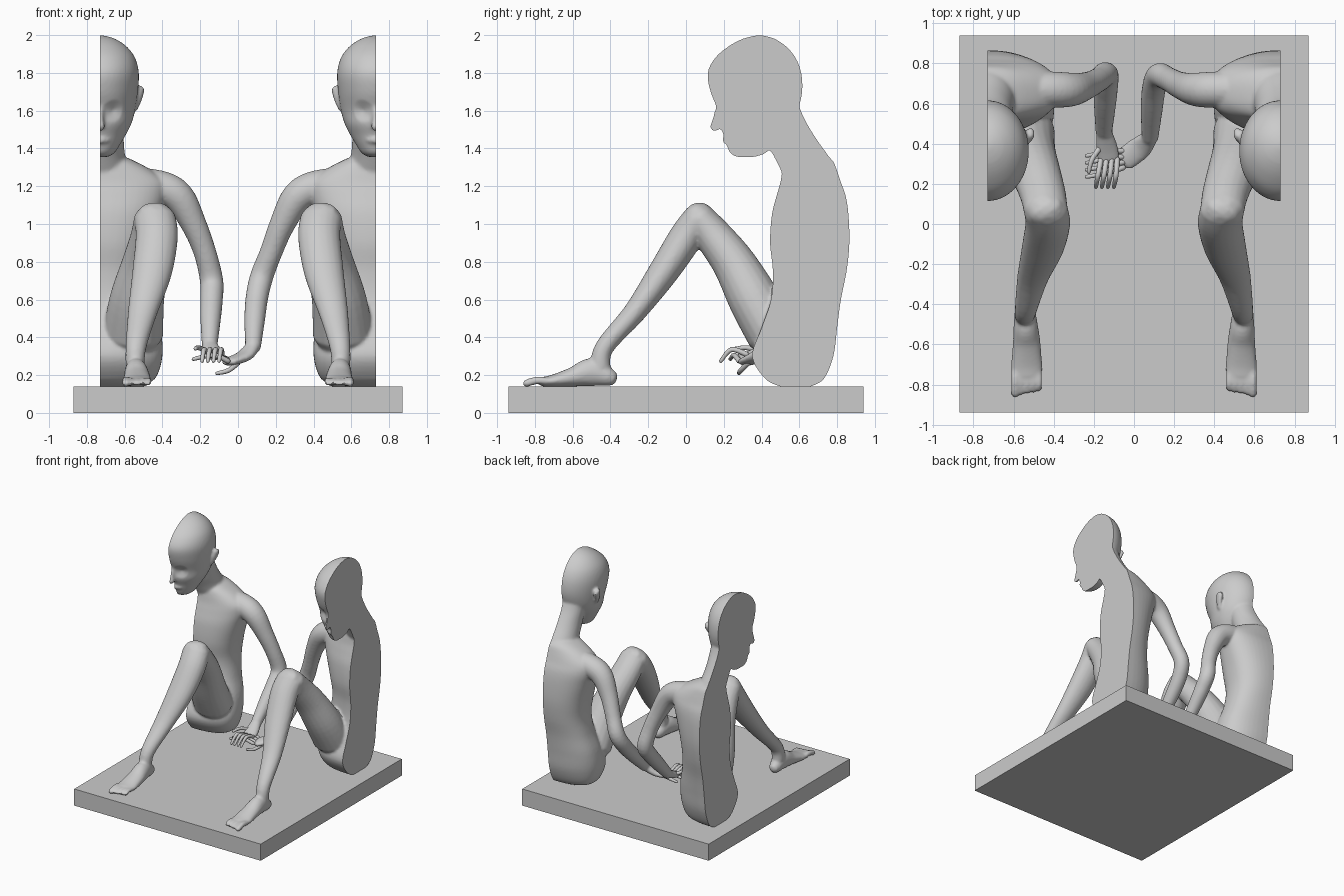
import bpy, bmesh, math
from mathutils import Vector

CUT = -0.73          # plane where each figure is sliced
FLOOR = 0.14         # top of the slab
X, Y, Z = Vector((1, 0, 0)), Vector((0, 1, 0)), Vector((0, 0, 1))

if "Cube" in bpy.data.objects:
    bpy.data.objects.remove(bpy.data.objects["Cube"], do_unlink=True)

clay = bpy.data.materials.new("grey_clay")
clay.use_nodes = True
GREY = (0.6, 0.6, 0.6, 1)
clay.diffuse_color = GREY
clay.node_tree.nodes["Principled BSDF"].inputs["Base Color"].default_value = GREY


def resample(rows, steps=5):
    """Smooth spline through rows of numbers."""
    out = []
    for i in range(len(rows) - 1):
        p0, p1 = rows[max(i - 1, 0)], rows[i]
        p2, p3 = rows[i + 1], rows[min(i + 2, len(rows) - 1)]
        for k in range(steps):
            t = k / steps
            out.append([b + t * (c - a) / 2
                        + t * t * (a - 2.5 * b + 2 * c - d / 2)
                        + t ** 3 * (-a + 3 * b - 3 * c + d) / 2
                        for a, b, c, d in zip(p0, p1, p2, p3)])
    out.append(list(rows[-1]))
    return out


def skin(bm, rings):
    """Join closed rings of points into a capped surface."""
    loops = [[bm.verts.new(p) for p in ring] for ring in rings]
    n = len(loops[0])
    for a, b in zip(loops, loops[1:]):
        for i in range(n):
            j = (i + 1) % n
            bm.faces.new((a[i], a[j], b[j], b[i]))
    bm.faces.new(loops[0][::-1])
    bm.faces.new(loops[-1])


def tube(bm, rows, ref=X, sides=20):
    """Round-ended limb; rows are x, y, z, radius along ref, other radius."""
    rows = resample([r if len(r) == 5 else (*r, r[3]) for r in rows])
    pts = [Vector(r[:3]) for r in rows]
    rings = []
    for i, r in enumerate(rows):
        t = (pts[min(i + 1, len(pts) - 1)] - pts[max(i - 1, 0)]).normalized()
        side = (ref - t * ref.dot(t)).normalized()
        other = t.cross(side)

        def ring(shift, scale):
            c = pts[i] + t * shift * min(r[3], r[4])
            return [c + scale * (side * r[3] * math.cos(a) + other * r[4] * math.sin(a))
                    for a in (math.tau * k / sides for k in range(sides))]
        if i == 0:
            rings += [ring(-0.95, 0.3), ring(-0.7, 0.7)]
        rings.append(ring(0, 1))
        if i == len(rows) - 1:
            rings += [ring(0.7, 0.7), ring(0.95, 0.3)]
    skin(bm, rings)


def stack(bm, rows, power=2.0, sides=48):
    """Level sections around the cut; rows are z, front y, back y, half width."""
    def bulge(v):
        return math.copysign(abs(v) ** (2 / power), v)
    rings = []
    for z, front, back, w in resample(rows):
        rings.append([(CUT + w * bulge(math.cos(a)),
                       (front + back) / 2 + (back - front) / 2 * bulge(math.sin(a)), z)
                      for a in (math.tau * k / sides for k in range(sides))])
    skin(bm, rings)


def make(name, bm):
    bmesh.ops.recalc_face_normals(bm, faces=bm.faces)
    mesh = bpy.data.meshes.new(name)
    bm.to_mesh(mesh)
    bm.free()
    mesh.materials.append(clay)
    obj = bpy.data.objects.new(name, mesh)
    bpy.context.collection.objects.link(obj)
    return obj


def shade(obj):
    bpy.ops.object.select_all(action='DESELECT')
    obj.select_set(True)
    bpy.context.view_layer.objects.active = obj
    bpy.ops.object.shade_smooth_by_angle(angle=math.radians(40))


TORSO = [(.14, .50, .66, .2), (.18, .42, .73, .29), (.3, .35, .78, .33), (.45, .40, .80, .32),
         (.6, .45, .82, .28), (.75, .46, .85, .26), (.9, .445, .865, .28), (1.05, .455, .86, .32),
         (1.15, .48, .845, .35), (1.22, .50, .82, .35), (1.28, .51, .80, .28), (1.33, .52, .78, .19),
         (1.36, .55, .75, .12)]
NECK = [(1.25, .52, .81, .17), (1.35, .47, .76, .135), (1.45, .42, .69, .125),
        (1.55, .40, .63, .125), (1.62, .4, .6, .12)]
HEAD = [(1.355, .27, .36, .04), (1.375, .235, .42, .075), (1.42, .215, .46, .105),
        (1.47, .20, .50, .135), (1.53, .175, .55, .165), (1.6, .17, .59, .185),
        (1.7, .13, .615, .2), (1.8, .115, .61, .205), (1.88, .155, .58, .185),
        (1.94, .225, .53, .14), (1.98, .3, .47, .08), (1.998, .37, .41, .02)]
THIGH = [(-.44, .07, 1.03, .11, .085), (-.455, .15, .93, .115, .1), (-.49, .255, .79, .125, .115),
         (-.535, .36, .6, .145, .135), (-.555, .46, .42, .16, .14)]
SHIN = [(-.44, .07, 1.03, .11, .085), (-.43, 0, .93, .112, .09), (-.455, -.12, .745, .105, .08),
        (-.505, -.27, .535, .078, .06), (-.54, -.43, .35, .055, .05), (-.545, -.455, .24, .05, .055)]
FOOT = [(-.545, -.41, .19, .048, .05), (-.54, -.5, .215, .06, .075), (-.535, -.6, .19, .07, .052),
        (-.535, -.7, .17, .078, .034), (-.535, -.76, .165, .075, .025)]
UPPER_ARM = [(-.6, .67, 1.215, .085), (-.42, .67, 1.195, .09), (-.315, .67, 1.14, .085),
             (-.235, .69, 1.0, .068), (-.175, .72, .85, .06)]

# forearm and palm of each figure, both given on the -x side
ARMS = {
    "right": ([(-.14, .745, .7, .062), (-.14, .68, .6, .06), (-.145, .59, .5, .055), (-.15, .46, .36, .042)],
              [(-.15, .46, .36, .035, .04), (-.135, .38, .32, .03, .055), (-.125, .32, .3, .022, .055)]),
    "left": ([(-.125, .74, .72, .062), (-.1, .68, .61, .06), (-.088, .57, .49, .055), (-.08, .43, .35, .042)],
             [(-.08, .43, .35, .035, .04), (-.03, .38, .3, .03, .06), (.05, .32, .27, .022, .06)]),
}


def figure(side):
    bm = bmesh.new()
    stack(bm, TORSO, 2.4)
    stack(bm, NECK)
    stack(bm, HEAD)
    # nose, lips and ear
    tube(bm, [(CUT, .175, 1.63, .014), (CUT, .16, 1.56, .018), (CUT, .153, 1.515, .026)])
    tube(bm, [(CUT - .04, .225, 1.445, .016), (CUT, .212, 1.445, .02), (CUT + .04, .225, 1.445, .016)], Z)
    tube(bm, [(-.515, .45, 1.71, .02, .035), (-.525, .43, 1.66, .016, .03), (-.545, .41, 1.61, .014, .02)])
    # leg and foot with toes
    for part in (THIGH, SHIN, FOOT):
        tube(bm, part)
    for i in range(5):
        r = .021 if i == 0 else .015
        x = -.593 + .03 * i
        tube(bm, [(x, -.74, .168, r), (x, -.79, .172, r), (x, -.845 + .006 * i, .157, r)], sides=10)
    # arm and palm
    forearm, palm = ARMS[side]
    tube(bm, UPPER_ARM + forearm, Y)
    tube(bm, palm, Z)

    # fuse the parts into one skin
    raw = make("raw_figure", bm)
    fuse = raw.modifiers.new("fuse", 'REMESH')
    fuse.mode = 'VOXEL'
    fuse.voxel_size = 0.01
    soft = raw.modifiers.new("soften", 'SMOOTH')
    soft.iterations = 5
    bpy.context.view_layer.update()
    fused = bpy.data.meshes.new_from_object(raw.evaluated_get(bpy.context.evaluated_depsgraph_get()))
    bpy.data.objects.remove(raw, do_unlink=True)
    bm = bmesh.new()
    bm.from_mesh(fused)
    bpy.data.meshes.remove(fused)

    # press in the eye socket
    eye = Vector((CUT + .07, .18, 1.6))
    for v in bm.verts:
        d = (v.co - eye).length
        if d < .06:
            v.co.y += .02 * (1 - d / .06)

    # slice through the middle and close the cut
    bmesh.ops.bisect_plane(bm, geom=bm.verts[:] + bm.edges[:] + bm.faces[:],
                           plane_co=(CUT, 0, 0), plane_no=-X, clear_outer=True)
    rim = [e for e in bm.edges if e.is_boundary]
    bmesh.ops.triangle_fill(bm, edges=rim, use_beauty=True, normal=-X)
    if side == "left":
        for v in bm.verts:
            v.co.x *= -1
    shade(make(side + "_half_figure", bm))


def fingers(name, paths):
    bm = bmesh.new()
    for path in paths:
        tube(bm, [(*p, r) for p, r in zip(path, (.014, .013, .01))], Z, 10)
    shade(make(name, bm))


# slab
bm = bmesh.new()
bmesh.ops.create_cube(bm, size=1)
for v in bm.verts:
    v.co = (v.co.x * 1.74, v.co.y * 1.88, (v.co.z + .5) * FLOOR)
make("base_slab", bm)

for side in ARMS:
    figure(side)

# clasped fingers, thumb last
fingers("right_fingers",
        [[(-.165 + .027 * i, .32, .31), (-.18 + .03 * i, .24, .335), (-.19 + .03 * i, .185, .275)]
         for i in range(4)] + [[(-.17, .38, .33), (-.21, .32, .345), (-.225, .26, .34)]])
fingers("left_fingers",
        [[(-.03 - .008 * i, .365 - .028 * i, .275), (-.13, .36 - .035 * i, .305), (-.235, .34 - .035 * i, .285)]
         for i in range(4)] + [[(.0, .33, .265), (-.05, .29, .225), (-.11, .28, .21)]])
